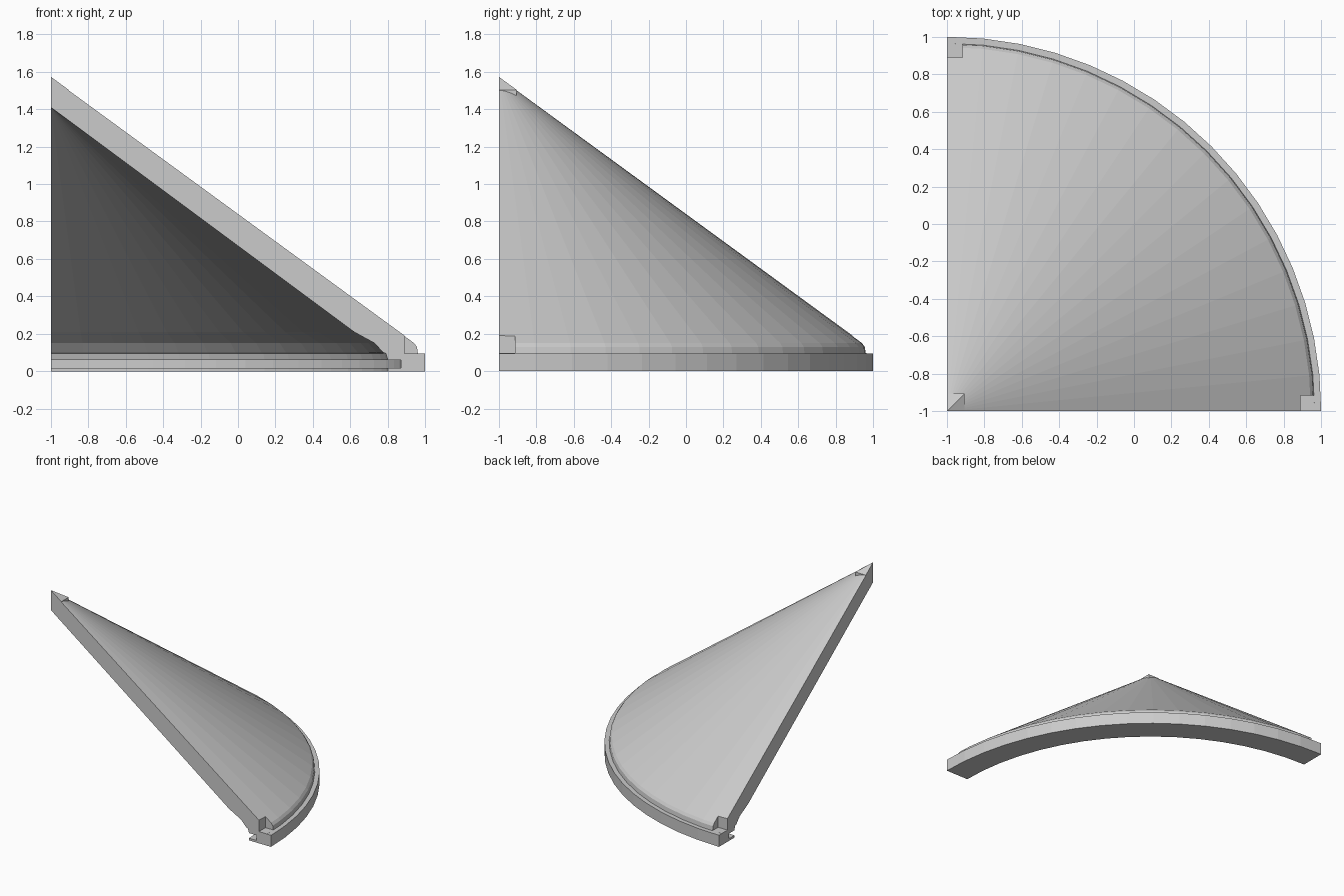
import bpy, bmesh, math
from mathutils import Vector

if "Cube" in bpy.data.objects:
    bpy.data.objects.remove(bpy.data.objects["Cube"])

SEG = 16                      # facets in the quarter turn
AXIS = Vector((-1, -1, 0))    # cone axis at the corner


def make_object(name, bm):
    bmesh.ops.recalc_face_normals(bm, faces=bm.faces)
    mesh = bpy.data.meshes.new(name)
    bm.to_mesh(mesh)
    bm.free()
    obj = bpy.data.objects.new(name, mesh)
    bpy.context.collection.objects.link(obj)
    return obj


def quarter_sweep(name, profile):
    """Sweep an (r, z) outline through 90 degrees; the ends are capped."""
    bm = bmesh.new()
    axis_verts = {}
    rings = []
    for s in range(SEG + 1):
        a = math.pi / 2 * s / SEG
        ring = []
        for i, (r, z) in enumerate(profile):
            if r == 0:
                if i not in axis_verts:
                    axis_verts[i] = bm.verts.new(AXIS + Vector((0, 0, z)))
                ring.append(axis_verts[i])
            else:
                ring.append(bm.verts.new(
                    AXIS + Vector((r * math.cos(a), r * math.sin(a), z))))
        rings.append(ring)
    n = len(profile)
    for a, b in zip(rings, rings[1:]):
        for i in range(n):
            j = (i + 1) % n
            quad = list(dict.fromkeys((a[i], a[j], b[j], b[i])))
            if len(quad) > 2:
                bm.faces.new(quad)
    bm.faces.new(rings[0])
    bm.faces.new(rings[-1])
    return make_object(name, bm)


def notch(target, name, lo, hi):
    """Cut an axis-aligned box out of the target."""
    lo, hi = Vector(lo), Vector(hi)
    bm = bmesh.new()
    bmesh.ops.create_cube(bm, size=1)
    bmesh.ops.scale(bm, vec=hi - lo, verts=bm.verts)
    bmesh.ops.translate(bm, vec=(lo + hi) / 2, verts=bm.verts)
    cutter = make_object(name, bm)
    cutter.hide_render = True
    cutter.hide_set(True)
    mod = target.modifiers.new(name, 'BOOLEAN')
    mod.operation = 'DIFFERENCE'
    mod.solver = 'EXACT'
    mod.object = cutter


# Conical roof shell with stepped rim and grooved inner edge
roof = quarter_sweep("roof_quarter", [
    (0, 1.57), (1.945, 0.15), (1.96, 0.13), (1.965, 0.095), (2.0, 0.095),
    (2.0, 0), (1.80, 0), (1.80, 0.018), (1.87, 0.018), (1.87, 0.06),
    (1.80, 0.06), (1.79, 0.095), (1.775, 0.10), (1.73, 0.15),
    (1.62, 0.21), (0, 1.41)])

# Square notches in the rim at both ends
notch(roof, "front_notch_cutter", (0.89, -1.1, 0.096), (1.1, -0.915, 0.4))
notch(roof, "back_notch_cutter", (-1.1, 0.89, 0.096), (-0.915, 1.1, 0.4))

# Small hipped cap at the peak
S, TOP, SLOPE = 0.095, 1.573, 0.73
bm = bmesh.new()
corners = [(0, 0), (S, 0), (S, S), (0, S)]
top = [bm.verts.new(AXIS + Vector((x, y, TOP - SLOPE * max(x, y))))
       for x, y in corners]
low = [bm.verts.new(AXIS + Vector((x, y, 1.45))) for x, y in corners]
bm.faces.new((top[0], top[1], top[2]))
bm.faces.new((top[0], top[2], top[3]))
for i in range(4):
    j = (i + 1) % 4
    bm.faces.new((low[i], low[j], top[j], top[i]))
bm.faces.new(low[::-1])
make_object("peak_cap", bm)
